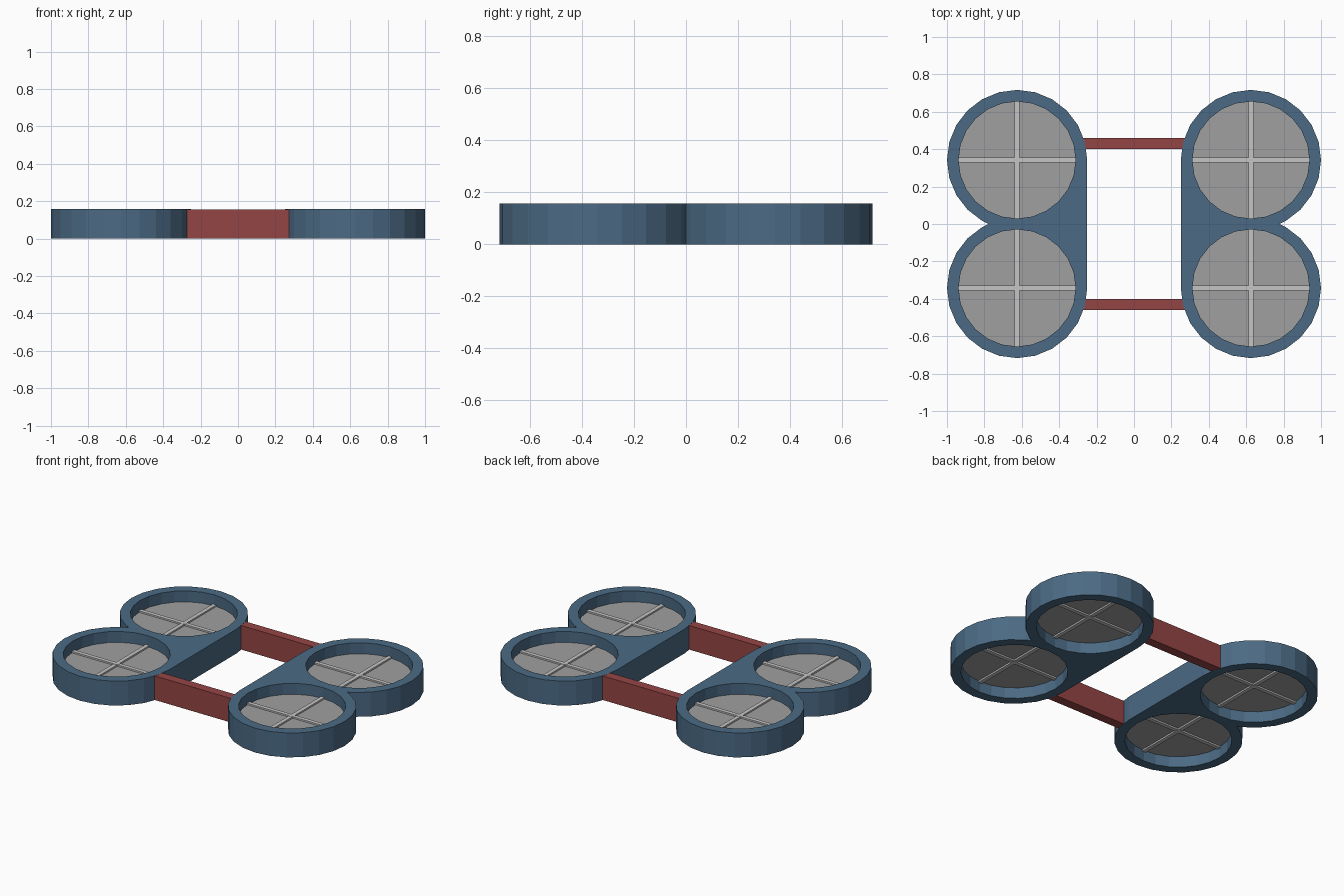
import bpy, bmesh, math
from mathutils import Matrix

if "Cube" in bpy.data.objects:
    bpy.data.objects.remove(bpy.data.objects["Cube"])

CX, CY = 0.625, 0.342       # rotor centre
R, HOLE = 0.375, 0.313      # duct outer and inner radius
H = 0.157                   # frame height
N = 24
MID = H / 2


def material(name, srgb):
    m = bpy.data.materials.new(name)
    lin = [((c / 255 + 0.055) / 1.055) ** 2.4 for c in srgb]
    m.diffuse_color = (*lin, 1)
    m.use_nodes = True
    m.node_tree.nodes["Principled BSDF"].inputs["Base Color"].default_value = m.diffuse_color
    return m


BLUE = material("slate_blue", (75, 106, 132))
RED = material("brick_red", (149, 69, 69))
GREY = material("mid_grey", (160, 160, 160))
LIGHT = material("light_grey", (197, 197, 197))


def finish(name, bm, mat):
    bmesh.ops.recalc_face_normals(bm, faces=bm.faces[:])
    mesh = bpy.data.meshes.new(name)
    bm.to_mesh(mesh)
    bm.free()
    mesh.materials.append(mat)
    ob = bpy.data.objects.new(name, mesh)
    bpy.context.collection.objects.link(ob)
    return ob


def add_box(bm, centre, size):
    bmesh.ops.create_cube(bm, size=1, matrix=Matrix.Translation(centre) @ Matrix.Diagonal((*size, 1)))


def add_disc(bm, centre, radius, depth, sides):
    bmesh.ops.create_cone(bm, cap_ends=True, segments=sides, radius1=radius, radius2=radius,
                          depth=depth, matrix=Matrix.Translation(centre))


def arc(cx, cy, r, first, last):
    return [(cx + r * math.cos(2 * math.pi * i / N), cy + r * math.sin(2 * math.pi * i / N))
            for i in range(first, last)]


# Side frame: two ducts joined by a straight inner web
def side_frame(name, side):
    rear = arc(CX, CY, R, -4, 13)
    front = [(x, -y) for x, y in reversed(rear)]
    notch = [(CX + math.sqrt(R * R - CY * CY), 0)]
    loops = [notch + rear + front, arc(CX, CY, HOLE, 0, N), arc(CX, -CY, HOLE, 0, N)]
    bm = bmesh.new()
    for loop in loops:
        vs = [bm.verts.new((side * x, y, 0)) for x, y in loop]
        for a, b in zip(vs, vs[1:] + vs[:1]):
            bm.edges.new((a, b))
    bmesh.ops.triangle_fill(bm, edges=bm.edges[:], use_beauty=True, use_dissolve=False)
    ext = bmesh.ops.extrude_face_region(bm, geom=bm.faces[:], use_keep_orig=True)
    top = [g for g in ext["geom"] if isinstance(g, bmesh.types.BMVert)]
    bmesh.ops.translate(bm, verts=top, vec=(0, 0, H))
    return finish(name, bm, BLUE)


side_frame("right_duct_frame", 1)
side_frame("left_duct_frame", -1)

# Cross beams between the side frames
for label, sy in (("front", -1), ("rear", 1)):
    bm = bmesh.new()
    add_box(bm, (0, sy * 0.43, MID), (0.55, 0.06, H - 0.002))
    finish(label + "_cross_beam", bm, RED)

# Rotor discs with cross-shaped struts and a small hub
for xl, sx in (("left", -1), ("right", 1)):
    for yl, sy in (("front", -1), ("rear", 1)):
        x, y = sx * CX, sy * CY
        bm = bmesh.new()
        add_disc(bm, (x, y, MID), HOLE, 0.016, N)
        finish(f"{yl}_{xl}_rotor_disc", bm, GREY)
        bm = bmesh.new()
        add_box(bm, (x, y, MID), (2 * HOLE, 0.026, 0.036))
        add_box(bm, (x, y, MID), (0.026, 2 * HOLE, 0.036))
        add_disc(bm, (x, y, MID), 0.02, 0.038, 12)
        finish(f"{yl}_{xl}_rotor_struts", bm, LIGHT)
